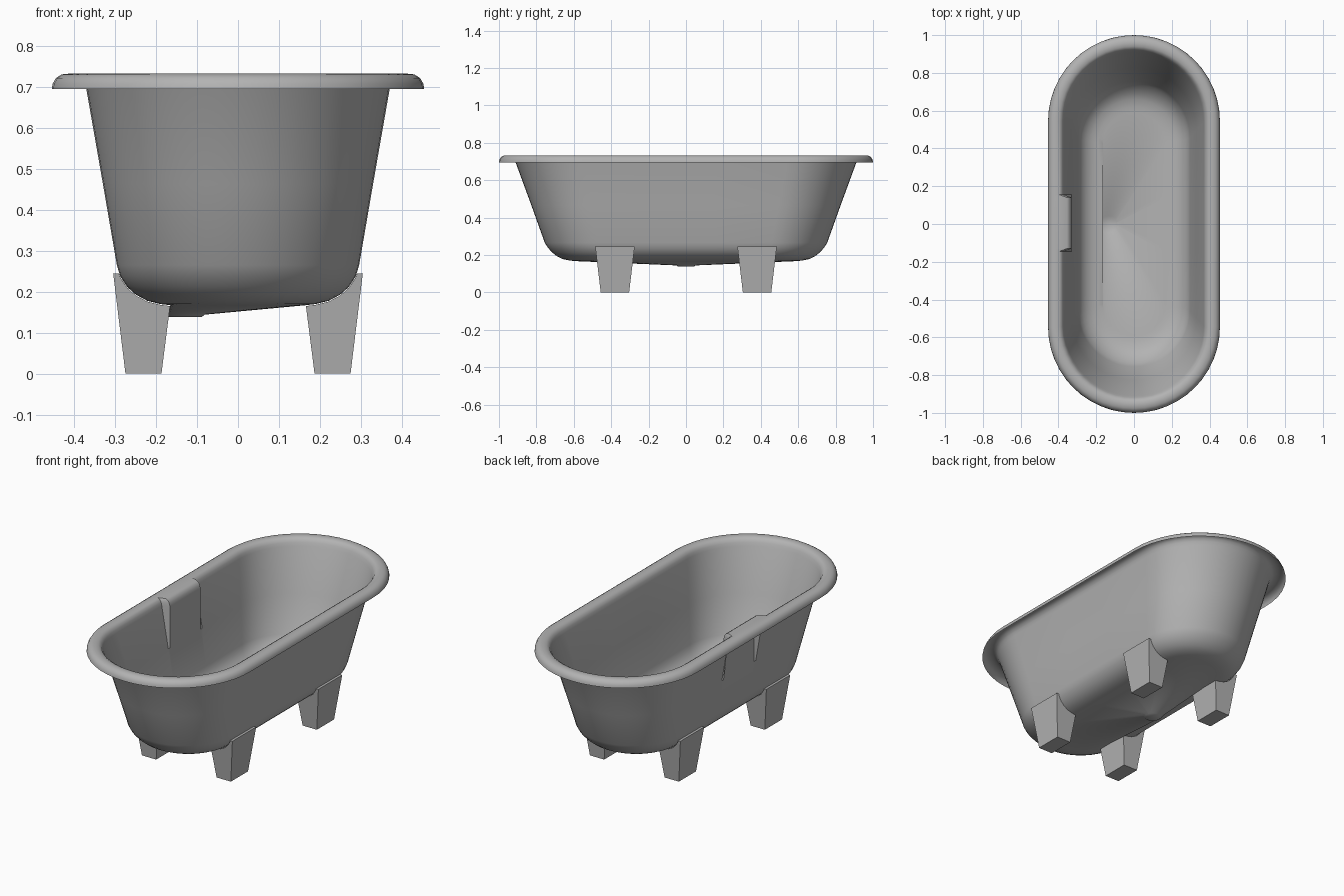
import bpy, bmesh, math

cube = bpy.data.objects.get("Cube")
if cube:
    bpy.data.objects.remove(cube, do_unlink=True)

enamel = bpy.data.materials.new("grey_enamel")
enamel.use_nodes = True
GREY = (0.45, 0.45, 0.45, 1)
enamel.diffuse_color = GREY
enamel.node_tree.nodes["Principled BSDF"].inputs["Base Color"].default_value = GREY


def finish(bm, name, smooth_angle=None):
    mesh = bpy.data.meshes.new(name)
    bm.to_mesh(mesh)
    bm.free()
    mesh.materials.append(enamel)
    obj = bpy.data.objects.new(name, mesh)
    bpy.context.collection.objects.link(obj)
    if smooth_angle:
        bpy.ops.object.select_all(action='DESELECT')
        obj.select_set(True)
        bpy.context.view_layer.objects.active = obj
        bpy.ops.object.shade_smooth_by_angle(angle=math.radians(smooth_angle))
    return obj


# Recess in one side wall: y positions of its ends and depth of its face
RECESS_YS = (-0.145, -0.13, 0.14, 0.155)
RECESS_X = -0.33
ARC = 24


def stadium(hx, hy):
    """Counter-clockwise outline: straight sides with a half circle at each end."""
    c = hy - hx
    arc = [(hx * math.cos(math.pi * k / ARC), c + hx * math.sin(math.pi * k / ARC))
           for k in range(ARC + 1)]
    right = [(hx, y) for y in RECESS_YS]
    left = [(-hx, y) for y in reversed(RECESS_YS)]
    return right + arc + left + [(-x, -y) for x, y in arc]


# Rolled rim section, from the outer lip to the wall: half width and height
rim = [(0.455, 0.695), (0.453, 0.708), (0.445, 0.722), (0.431, 0.731), (0.412, 0.733),
       (0.395, 0.731), (0.382, 0.723), (0.374, 0.709)]
# Wall and bottom bend: half width, half length and height
wall = [(0.37, 0.91, 0.692), (0.33, 0.826, 0.463), (0.296, 0.755, 0.265),
        (0.288, 0.738, 0.238), (0.272, 0.715, 0.213), (0.25, 0.69, 0.193),
        (0.222, 0.66, 0.178), (0.19, 0.62, 0.17), (0.165, 0.59, 0.167)]
sections = [(hx, hx + 0.545, z) for hx, z in rim] + wall

# Tub: one thin sheet running from the rim to the drain
bm = bmesh.new()
rings = []
for i, (hx, hy, z) in enumerate(sections):
    ring = []
    for x, y in stadium(hx, hy):
        if x < 0 and RECESS_YS[0] < y < RECESS_YS[-1]:
            if i >= len(rim):
                x = max(x, RECESS_X)
            elif i > 4:
                x += 0.04
        ring.append(bm.verts.new((x, y, z)))
    rings.append(ring)

# Drain: small round step at the low point of the sloping floor
hx, hy, _ = sections[-1]
for radius, z in ((0.05, 0.144), (0.042, 0.138)):
    ring = []
    for x, y in stadium(hx, hy):
        a = math.atan2(y / hy, x / hx)
        ring.append(bm.verts.new((-0.13 + radius * math.cos(a), radius * math.sin(a), z)))
    rings.append(ring)

for outer, inner in zip(rings, rings[1:]):
    n = len(outer)
    for j in range(n):
        k = (j + 1) % n
        bm.faces.new((outer[j], outer[k], inner[k], inner[j]))
bm.faces.new(rings[-1])
finish(bm, "tub", 40)

# Legs: tapered blocks whose tops are scooped to fit under the tub
LEG = [(0.187, 0), (0.275, 0), (0.305, 0.245), (0.291, 0.245), (0.288, 0.236),
       (0.272, 0.211), (0.25, 0.191), (0.222, 0.176), (0.19, 0.168), (0.166, 0.165)]
for sx, side in ((1, "left"), (-1, "right")):
    for sy, end in ((-1, "front"), (1, "back")):
        bm = bmesh.new()
        caps = []
        for s in (-1, 1):
            caps.append([bm.verts.new((sx * x, sy * 0.38 + s * (0.076 + 0.12 * z), z))
                         for x, z in LEG])
        near, far = caps
        bm.faces.new(near)
        bm.faces.new(far[::-1])
        for j in range(len(LEG)):
            k = (j + 1) % len(LEG)
            bm.faces.new((near[j], far[j], far[k], near[k]))
        bmesh.ops.recalc_face_normals(bm, faces=bm.faces)
        finish(bm, f"{end}_{side}_leg", 30)
